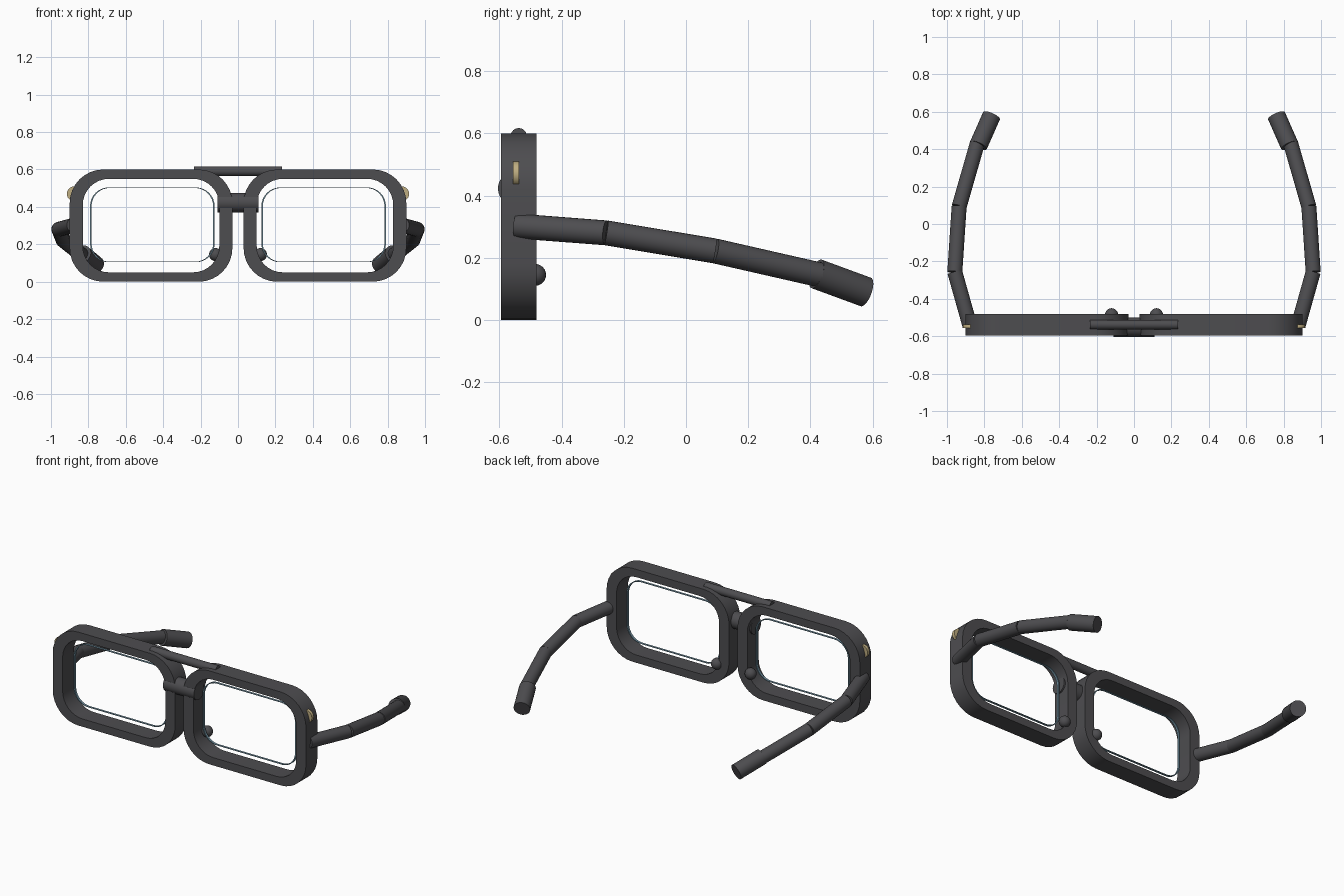
import bpy, bmesh, math
from mathutils import Vector

default = bpy.data.objects.get("Cube")
if default:
    bpy.data.objects.remove(default, do_unlink=True)


def material(name, rgb):
    m = bpy.data.materials.new(name)
    m.use_nodes = True
    m.diffuse_color = (*rgb, 1)
    m.node_tree.nodes["Principled BSDF"].inputs["Base Color"].default_value = (*rgb, 1)
    return m


CHARCOAL = material("charcoal", (0.075, 0.074, 0.08))
GOLD = material("pale_gold", (0.52, 0.42, 0.22))
LENS = material("lens_blue", (0.16, 0.27, 0.34))


def finish(obj, mat):
    obj.data.materials.append(mat)
    bpy.ops.object.select_all(action="DESELECT")
    obj.select_set(True)
    bpy.context.view_layer.objects.active = obj
    bpy.ops.object.shade_smooth_by_angle(angle=math.radians(30))


def rod(name, a, b, radius, mat=CHARCOAL, sides=24):
    a, b = Vector(a), Vector(b)
    bpy.ops.mesh.primitive_cylinder_add(vertices=sides, radius=radius, depth=(b - a).length,
                                        location=(a + b) / 2)
    obj = bpy.context.object
    obj.name = name
    obj.rotation_euler = (b - a).to_track_quat("Z", "Y").to_euler()
    finish(obj, mat)


def rounded_rect(cx, cz, hw, hh, r, steps=8):
    pts = []
    for i, (sx, sz) in enumerate(((1, 1), (-1, 1), (-1, -1), (1, -1))):
        for k in range(steps + 1):
            t = math.pi / 2 * (i + k / steps)
            pts.append((cx + sx * (hw - r) + r * math.cos(t), cz + sz * (hh - r) + r * math.sin(t)))
    return pts


def ring(name, outer, inner, y0, y1, mat):
    """Hollow band between two matching outlines, from y0 back to y1."""
    bm = bmesh.new()
    loops = [[bm.verts.new((x, y, z)) for x, z in pts]
             for pts, y in ((outer, y0), (inner, y0), (inner, y1), (outer, y1))]
    n = len(outer)
    for a, b in zip(loops, loops[1:] + loops[:1]):
        for i in range(n):
            j = (i + 1) % n
            bm.faces.new((a[i], a[j], b[j], b[i]))
    bmesh.ops.recalc_face_normals(bm, faces=bm.faces)
    mesh = bpy.data.meshes.new(name)
    bm.to_mesh(mesh)
    bm.free()
    obj = bpy.data.objects.new(name, mesh)
    bpy.context.collection.objects.link(obj)
    finish(obj, mat)


# Parts repeated on both sides
for side, s in (("left", 1), ("right", -1)):
    cx = s * 0.465
    ring(side + "_frame", rounded_rect(cx, 0.3, 0.435, 0.3, 0.18),
         rounded_rect(cx, 0.3, 0.365, 0.25, 0.14), -0.595, -0.48, CHARCOAL)
    # Thin lens edge floating inside the frame
    lx = s * 0.458
    ring(side + "_lens_edge", rounded_rect(lx, 0.304, 0.333, 0.2, 0.1),
         rounded_rect(lx, 0.304, 0.325, 0.197, 0.097), -0.54, -0.525, LENS)
    # Gold hinge disc
    rod(side + "_hinge_disc", (s * 0.875, -0.557, 0.47), (s * 0.875, -0.537, 0.47), 0.04, GOLD)
    # Nose pad
    bpy.ops.mesh.primitive_uv_sphere_add(segments=20, ring_count=12, radius=0.035,
                                         location=(s * 0.12, -0.485, 0.145))
    bpy.context.object.name = side + "_nose_pad"
    finish(bpy.context.object, CHARCOAL)
    # Bent temple arm with a thicker tip
    path = [(0.877, -0.545, 0.302), (0.958, -0.257, 0.28), (0.935, 0.092, 0.222),
            (0.838, 0.43, 0.145)]
    path = [(s * x, y, z) for x, y, z in path]
    for i, (a, b) in enumerate(zip(path, path[1:])):
        rod(f"{side}_arm_{i + 1}", a, b, 0.04)
    rod(side + "_arm_tip", (s * 0.832, 0.42, 0.148), (s * 0.762, 0.578, 0.09), 0.049)

# Bridge and brow bar
rod("bridge", (-0.11, -0.553, 0.423), (0.11, -0.553, 0.423), 0.052)
rod("brow_bar", (-0.235, -0.538, 0.591), (0.235, -0.538, 0.591), 0.026)
